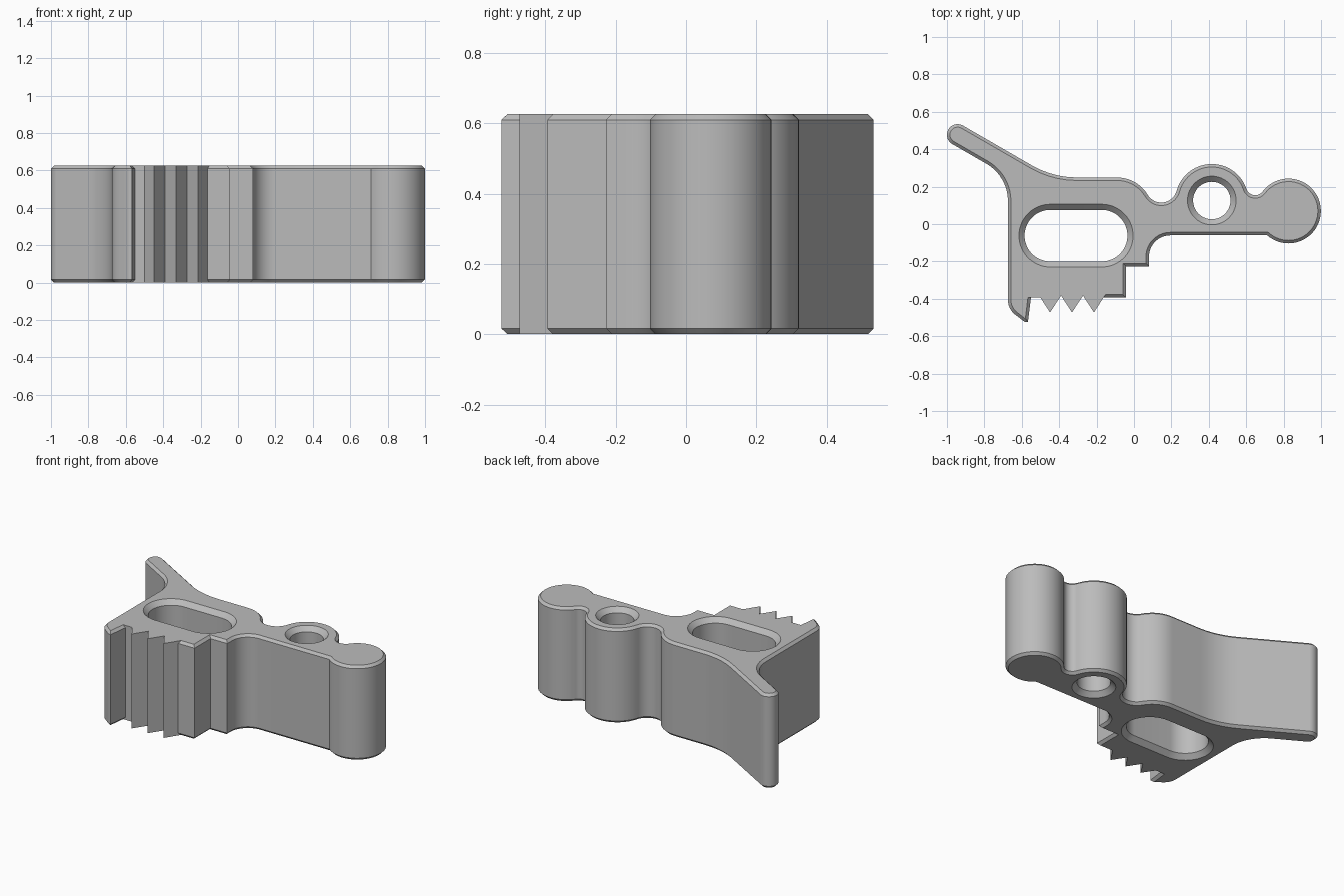
import bpy, bmesh, math
from mathutils import Vector, Matrix
from mathutils.geometry import tessellate_polygon

if "Cube" in bpy.data.objects:
    bpy.data.objects.remove(bpy.data.objects["Cube"])

HEIGHT = 0.626
EDGE = 0.016        # chamfer of the outer rim
HOLE_EDGE = 0.03    # chamfer of the openings


def arc(c, r, a0, a1):
    """Points on a circle from angle a0 to a1 (radians)."""
    n = max(3, round(abs(a1 - a0) / math.radians(6)))
    return [Vector((c[0] + r * math.cos(a0 + (a1 - a0) * i / n),
                    c[1] + r * math.sin(a0 + (a1 - a0) * i / n))) for i in range(n + 1)]


def angle(a, b):
    return math.atan2(b[1] - a[1], b[0] - a[0])


def valley(c1, r1, c2, r2, f):
    """Centre of a circle of radius f resting on top of two circles."""
    d = c2 - c1
    a = ((r1 + f) ** 2 - (r2 + f) ** 2 + d.length_squared) / (2 * d.length)
    h = math.sqrt((r1 + f) ** 2 - a * a)
    u = d.normalized()
    return c1 + u * a + Vector((-u.y, u.x)) * h


def fillet(prev, p, nxt, r):
    """Round the corner p with radius r."""
    u, v = (prev - p).normalized(), (nxt - p).normalized()
    half = u.angle(v) / 2
    c = p + (u + v).normalized() * (r / math.sin(half))
    t = r / math.tan(half)
    a0, a1 = angle(c, p + u * t), angle(c, p + v * t)
    a1 = a0 + (a1 - a0 + math.pi) % math.tau - math.pi
    return arc(c, r, a0, a1)


def inset(pts, dist):
    """Move each edge of a counterclockwise outline inwards by dist(edge)."""
    out = []
    for i, p in enumerate(pts):
        a, b = pts[i - 1], pts[(i + 1) % len(pts)]
        e1, e2 = (p - a).normalized(), (b - p).normalized()
        n1, n2 = Vector((-e1.y, e1.x)), Vector((-e2.y, e2.x))
        d1, d2 = dist(a, p), dist(p, b)
        if abs(e1.cross(e2)) < 0.01:
            out.append(p + n1 * d1)
        else:
            out.append(p + Matrix((n1, n2)).inverted() @ Vector((d1, d2)))
    return out


# Circles that shape the outline
knob, knob_r = Vector((0.826, 0.07)), 0.173
boss, boss_r = Vector((0.416, 0.126)), 0.195
shoulder, shoulder_r = Vector((-0.09, 0.059)), 0.19
tip, tip_r = Vector((-0.943, 0.477)), 0.057
dip1, dip1_r = valley(boss, boss_r, knob, knob_r, 0.05), 0.05
dip2, dip2_r = valley(shoulder, shoulder_r, boss, boss_r, 0.085), 0.085

# Corners as (x, y, rounding): hook, teeth, steps, neck
corners = [(-0.674, -0.455, 0.1), (-0.585, -0.523, 0), (-0.567, -0.525, 0),
           (-0.551, -0.394, 0), (-0.5, -0.394, 0)]
for i in range(3):
    x = -0.449 + 0.1175 * i
    corners += [(x, -0.473, 0)]
    corners += [(x + 0.059, -0.383, 0)] if i < 2 else []
corners += [(-0.163, -0.394, 0), (-0.043, -0.394, 0), (-0.043, -0.227, 0),
            (0.08, -0.227, 0), (0.08, -0.06, 0.115)]

# Round knob, boss, shoulder and the dips between them
curve = arc(knob, knob_r, math.asin(-0.13 / knob_r) * -1 - math.pi, angle(knob, dip1))
curve += arc(dip1, dip1_r, angle(dip1, knob), angle(dip1, boss) % -math.tau)[1:]
curve += arc(boss, boss_r, angle(boss, dip1), angle(boss, dip2))[1:]
curve += arc(dip2, dip2_r, angle(dip2, boss), angle(dip2, shoulder) % -math.tau)[1:]
curve += arc(shoulder, shoulder_r, angle(shoulder, dip2), math.pi / 2)[1:]
corners += [(p.x, p.y, 0) for p in curve]

# Slanted arm with a round tip
corners += [(-0.434, 0.249, 0.48)]
corners += [(p.x, p.y, 0) for p in arc(tip, tip_r, math.pi / 3, math.pi * 4 / 3)]
corners += [(-0.674, 0.256, 0.23)]

outline = []
for i, (x, y, r) in enumerate(corners):
    p = Vector((x, y))
    if r:
        prev = Vector(corners[i - 1][:2])
        nxt = Vector(corners[(i + 1) % len(corners)][:2])
        outline += fillet(prev, p, nxt, r)
    else:
        outline.append(p)


def rim(a, b):
    """The toothed stretch has no chamfer."""
    toothed = all(-0.48 < p.y < -0.38 and -0.56 < p.x < -0.15 for p in (a, b))
    return 0 if toothed else EDGE


def slot(c, r, half):
    """Long opening with round ends, a circle when half is zero."""
    right = arc(c + Vector((half, 0)), r, -math.pi / 2, math.pi / 2)
    left = arc(c - Vector((half, 0)), r, math.pi / 2, math.pi * 3 / 2)
    return right + left if half else right + left[1:-1]


# Each wall: (wide or narrow loop at the faces, loop of the straight wall, chamfer)
slot_c = Vector((-0.31, -0.062))
walls = [(inset(outline, rim), outline, EDGE),
         (slot(slot_c, 0.138 + HOLE_EDGE, 0.137), slot(slot_c, 0.138, 0.137), HOLE_EDGE),
         (slot(boss, 0.1 + HOLE_EDGE, 0), slot(boss, 0.1, 0), HOLE_EDGE)]

bm = bmesh.new()
bottom, top = [], []
for face_loop, wall_loop, c in walls:
    levels = [(face_loop, 0), (wall_loop, c), (wall_loop, HEIGHT - c), (face_loop, HEIGHT)]
    rings = [[bm.verts.new((p.x, p.y, z)) for p in loop] for loop, z in levels]
    for lo, hi in zip(rings, rings[1:]):
        for i in range(len(lo)):
            bm.faces.new((lo[i - 1], lo[i], hi[i], hi[i - 1]))
    bottom.append(rings[0])
    top.append(rings[-1])

# Flat faces around the openings
for loops in (bottom, top):
    flat = [v for loop in loops for v in loop]
    for tri in tessellate_polygon([[v.co for v in loop] for loop in loops]):
        bm.faces.new([flat[i] for i in tri])
bmesh.ops.remove_doubles(bm, verts=bm.verts, dist=1e-5)
bmesh.ops.recalc_face_normals(bm, faces=bm.faces)

mesh = bpy.data.meshes.new("bracket_body")
bm.to_mesh(mesh)
bm.free()
body = bpy.data.objects.new("bracket_body", mesh)
bpy.context.collection.objects.link(body)

grey = bpy.data.materials.new("plain grey")
grey.use_nodes = True
colour = (0.5, 0.5, 0.5, 1)
grey.diffuse_color = colour
grey.node_tree.nodes["Principled BSDF"].inputs["Base Color"].default_value = colour
mesh.materials.append(grey)

bpy.ops.object.select_all(action="DESELECT")
body.select_set(True)
bpy.context.view_layer.objects.active = body
bpy.ops.object.shade_smooth_by_angle(angle=math.radians(30))
